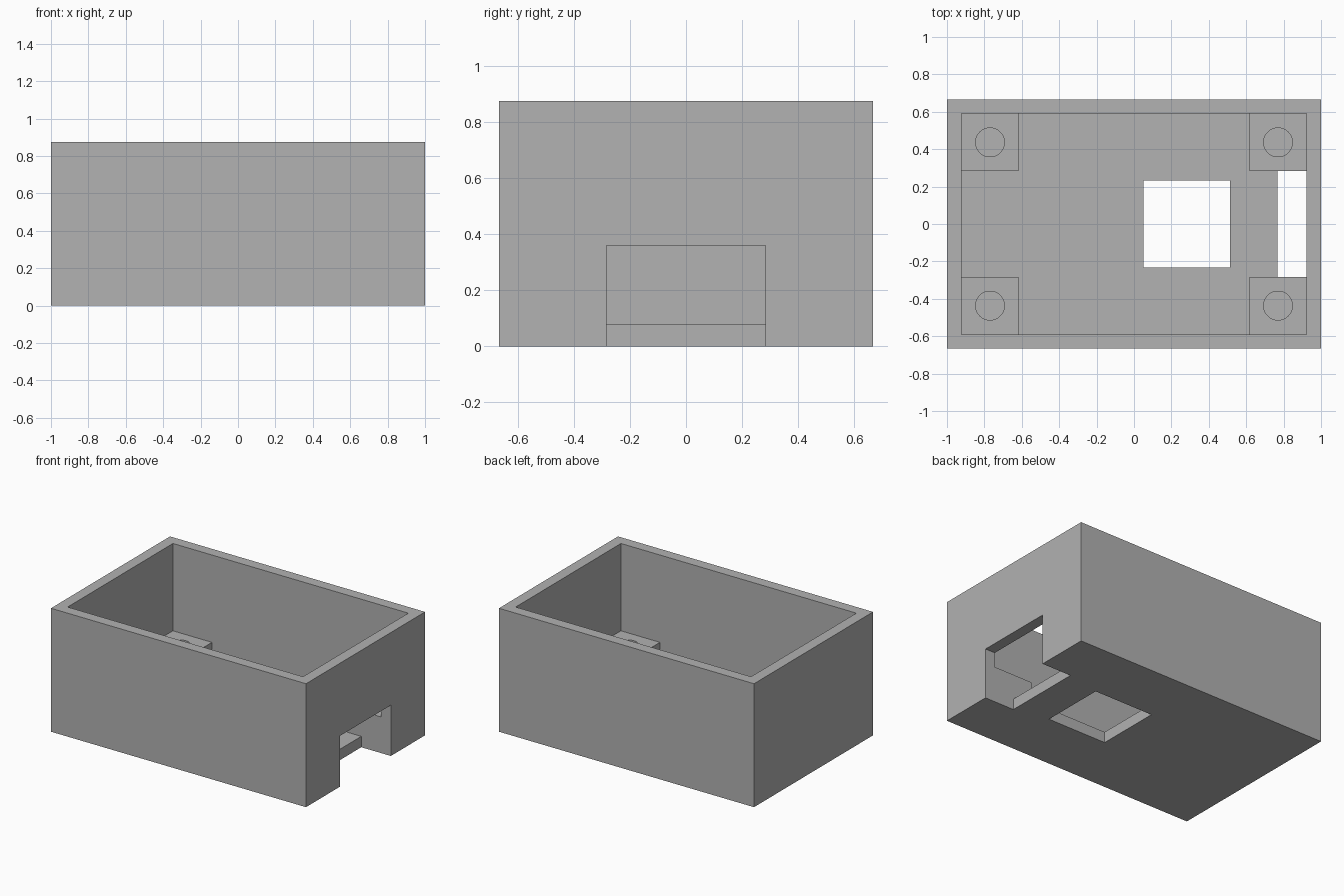
import bpy

default_cube = bpy.data.objects.get("Cube")
if default_cube:
    bpy.data.objects.remove(default_cube, do_unlink=True)

LENGTH, WIDTH, HEIGHT = 2.0, 1.333, 0.875
WALL = 0.077
INNER_X, INNER_Y = LENGTH / 2 - WALL, WIDTH / 2 - WALL
POST, POST_TOP = 0.306, 0.256
NOTCH_Y = INNER_Y - POST

grey = bpy.data.materials.new("plain grey")
grey.use_nodes = True
colour = (0.445, 0.445, 0.445, 1)
grey.diffuse_color = colour
grey.node_tree.nodes["Principled BSDF"].inputs["Base Color"].default_value = colour


def block(name, low, high):
    """Axis-aligned box between two corners."""
    centre = [(a + b) / 2 for a, b in zip(low, high)]
    bpy.ops.mesh.primitive_cube_add(size=1, location=centre)
    obj = bpy.context.object
    obj.name = name
    obj.scale = [b - a for a, b in zip(low, high)]
    bpy.ops.object.transform_apply(location=True, rotation=False, scale=True)
    obj.data.materials.append(grey)
    return obj


def combine(target, tool, operation):
    """Apply a boolean and discard the tool."""
    mod = target.modifiers.new(operation.lower(), "BOOLEAN")
    mod.operation, mod.solver, mod.object = operation, "EXACT", tool
    bpy.context.view_layer.objects.active = target
    bpy.ops.object.modifier_apply(modifier=mod.name)
    bpy.data.objects.remove(tool, do_unlink=True)


# Open-topped box
box = block("enclosure_box", (-LENGTH / 2, -WIDTH / 2, 0), (LENGTH / 2, WIDTH / 2, HEIGHT))
combine(box, block("cavity", (-INNER_X, -INNER_Y, WALL), (INNER_X, INNER_Y, 1)), "DIFFERENCE")

# Corner posts with blind screw holes, sunk into the walls and floor
for sx in (-1, 1):
    for sy in (-1, 1):
        xs = sorted((sx * (INNER_X - POST), sx * (INNER_X + WALL / 2)))
        ys = sorted((sy * NOTCH_Y, sy * (INNER_Y + WALL / 2)))
        post = block("corner_post", (xs[0], ys[0], WALL / 2), (xs[1], ys[1], POST_TOP))
        combine(box, post, "UNION")
        bpy.ops.mesh.primitive_cylinder_add(
            vertices=64, radius=WALL, depth=0.4,
            location=(sx * (INNER_X - POST / 2), sy * (INNER_Y - POST / 2), WALL + 0.2))
        hole = bpy.context.object
        hole.data.materials.append(grey)
        combine(box, hole, "DIFFERENCE")

# Connector notch through the right wall and floor
combine(box, block("notch", (0.768, -NOTCH_Y, -0.1), (1.1, NOTCH_Y, 0.36)), "DIFFERENCE")

# Square window in the floor
combine(box, block("window", (0.05, -0.232, -0.1), (0.514, 0.232, 0.2)), "DIFFERENCE")

bpy.ops.object.select_all(action="DESELECT")
box.select_set(True)
bpy.context.view_layer.objects.active = box
bpy.ops.object.shade_smooth_by_angle()
